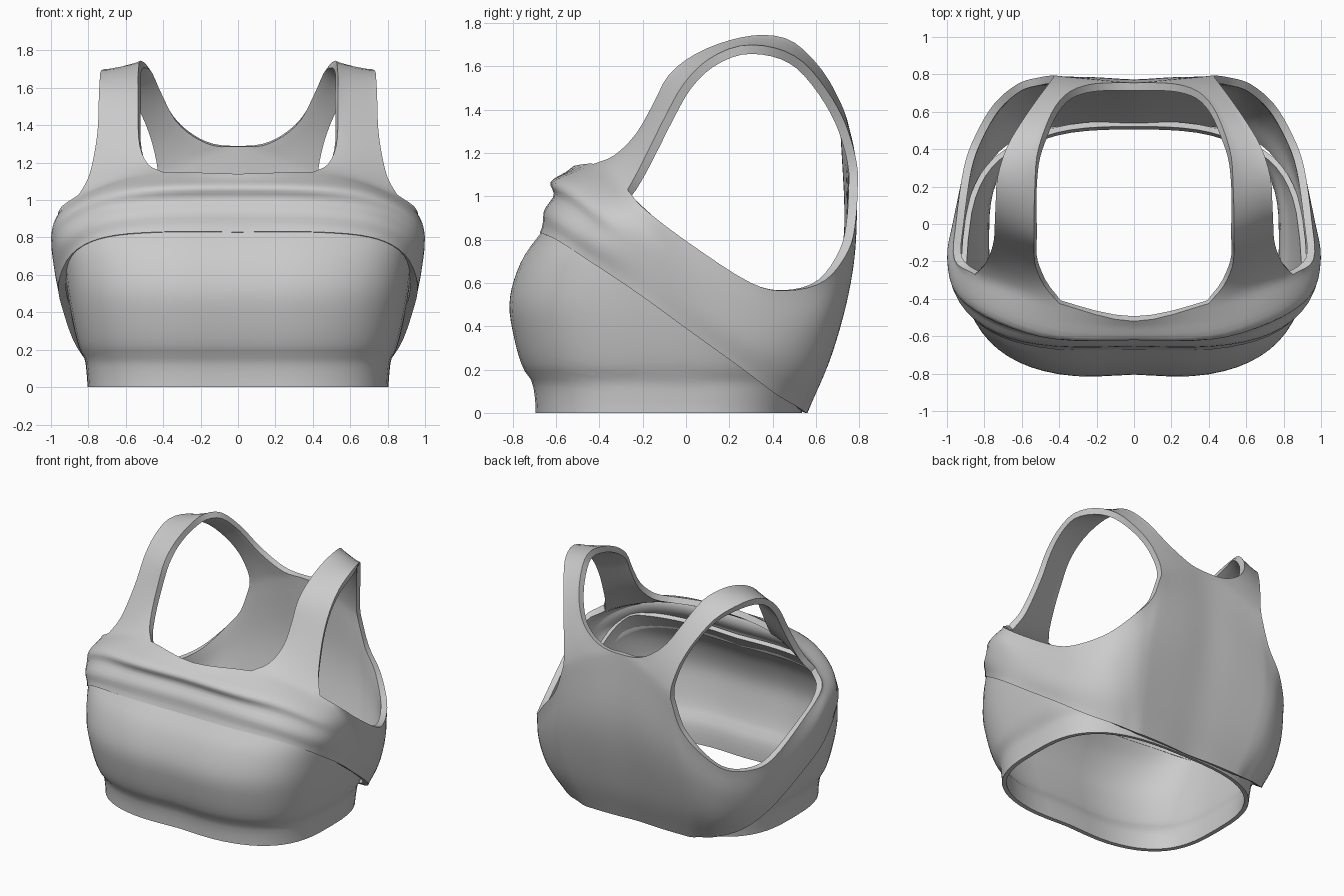
import bpy, bmesh, math
from mathutils import Vector

if "Cube" in bpy.data.objects:
    bpy.data.objects.remove(bpy.data.objects["Cube"])

fabric = bpy.data.materials.new("grey fabric")
fabric.diffuse_color = (0.6, 0.6, 0.6, 1)
fabric.use_nodes = True
fabric.node_tree.nodes["Principled BSDF"].inputs["Base Color"].default_value = fabric.diffuse_color


def phantom(end, near):
    """Point beyond a curve end; mirrored when the end is on the centre line."""
    if end.x == 0:
        return Vector((-near.x, near.y, near.z))
    return 2 * end - near


def spline(pts, n, mirrored=True):
    """Smooth curve through pts with n steps per span."""
    p = [Vector(q) for q in pts]
    if mirrored:
        p = [phantom(p[0], p[1])] + p + [phantom(p[-1], p[-2])]
    else:
        p = [2 * p[0] - p[1]] + p + [2 * p[-1] - p[-2]]
    out = []
    for i in range(1, len(p) - 2):
        a, b, c, d = p[i - 1:i + 3]
        for k in range(n):
            t = k / n
            out.append(0.5 * (2 * b + (c - a) * t + (2 * a - 5 * b + 4 * c - d) * t * t
                              + (3 * b - a - 3 * c + d) * t ** 3))
    return out + [p[-2]]


def add_grid(bm, rows, flip=False):
    vs = [[bm.verts.new(p) for p in r] for r in rows]
    for a, b in zip(vs, vs[1:]):
        for i in range(len(a) - 1):
            f = [a[i], a[i + 1], b[i + 1], b[i]]
            bm.faces.new(f[::-1] if flip else f)


def finish(bm, name, thickness, relax=0):
    """Weld, relax the interior, mirror across x, thicken inward and shade smooth."""
    bmesh.ops.remove_doubles(bm, verts=bm.verts, dist=0.0005)
    inside = [v for v in bm.verts if all(not e.is_boundary or all(abs(w.co.x) < .002 for w in e.verts)
                                         for e in v.link_edges)]
    for _ in range(relax):
        bmesh.ops.smooth_vert(bm, verts=inside, factor=0.5, mirror_clip_x=True, clip_dist=0.002,
                              use_axis_x=True, use_axis_y=True, use_axis_z=True)
    for v in bm.verts:
        if abs(v.co.x) < 0.004:
            v.co.x = 0
    me = bpy.data.meshes.new(name)
    bm.to_mesh(me)
    bm.free()
    me.materials.append(fabric)
    ob = bpy.data.objects.new(name, me)
    bpy.context.collection.objects.link(ob)
    ob.modifiers.new("mirror", 'MIRROR')
    s = ob.modifiers.new("thickness", 'SOLIDIFY')
    s.thickness = thickness
    s.offset = -1
    bpy.context.view_layer.objects.active = ob
    ob.select_set(True)
    bpy.ops.object.convert(target='MESH')
    bpy.ops.object.shade_smooth_by_angle(angle=math.radians(50))
    ob.select_set(False)


# Outer top: four guide lines running from front centre round to back centre
hem = [(0, -.67, .83), (.42, -.67, .83), (.72, -.60, .80), (.89, -.46, .71), (.96, -.22, .55),
       (.93, 0, .39), (.86, .25, .21), (.75, .41, .09), (.60, .51, .03), (.49, .54, .01),
       (.43, .555, 0), (.37, .56, 0), (.2, .56, 0), (0, .55, 0)]
low = [(0, -.63, .97), (.42, -.63, .97), (.74, -.56, .93), (.95, -.40, .82), (.99, -.2, .70),
       (.96, 0, .52), (.90, .27, .33), (.81, .46, .24), (.69, .585, .21), (.57, .65, .24),
       (.49, .67, .26), (.42, .68, .29), (.21, .675, .3), (0, .665, .3)]
high = [(0, -.60, 1.08), (.41, -.59, 1.08), (.7, -.49, 1.05), (.93, -.36, .94), (1, -.18, .83),
        (.97, 0, .66), (.91, .28, .47), (.84, .48, .40), (.74, .63, .42), (.61, .72, .50),
        (.52, .755, .58), (.44, .775, .68), (.21, .78, .75), (0, .77, .78)]
edge = [(0, -.52, 1.14), (.40, -.425, 1.15), (.63, -.35, 1.11), (.85, -.27, 1.03), (.96, -.19, .94),
        (.95, .02, .78), (.91, .3, .60), (.85, .47, .565), (.75, .64, .61), (.62, .75, .75),
        (.5, .785, .9), (.43, .795, 1.1), (.21, .775, 1.22), (0, .755, 1.29)]
SPAN, UP = 4, 6
lines = [spline(l, SPAN) for l in (hem, low, high)]
# the top edge turns a corner where each strap starts
lines.append(spline(edge[:4], SPAN)[:-1] + spline(edge[3:12], SPAN)[:-1] + spline(edge[11:], SPAN))
columns = [spline(c, UP, False) for c in zip(*lines)]
top = [c[-1].copy() for c in columns]

# Gathered folds across the front of the outer top
for col in columns:
    for k, p in enumerate(col):
        v = k / (3 * UP)
        w = max(0, min(1, (-p.y - .2) / .3)) * math.sin(math.pi * v)
        p.y -= 0.022 * w * math.sin(v * 5 * math.pi + 4.2 + p.x * 0.8)
bm = bmesh.new()
add_grid(bm, [[c[k] for c in columns] for k in range(3 * UP + 1)])

# Strap: ribbon from the back neckline over the shoulder to the front
inner = [(0, .755, 1.29), (.13, .755, 1.30), (.24, .745, 1.35), (.34, .71, 1.44), (.42, .63, 1.58),
         (.48, .50, 1.71), (.52, .36, 1.745), (.53, .20, 1.72), (.535, .04, 1.655), (.535, -.08, 1.56),
         (.535, -.15, 1.43), (.525, -.23, 1.29), (.48, -.33, 1.19), (.40, -.425, 1.15)]
outer = [(.43, .795, 1.1), (.43, .785, 1.17), (.445, .765, 1.25), (.475, .725, 1.36), (.53, .65, 1.49),
         (.605, .54, 1.62), (.68, .41, 1.685), (.73, .25, 1.695), (.74, .10, 1.63), (.745, -.01, 1.52),
         (.75, -.09, 1.38), (.77, -.16, 1.24), (.80, -.22, 1.12), (.85, -.27, 1.03)]
ins, outs = spline(inner, 3), spline(outer, 3)
n = 2 * SPAN
back_row = top[-n - 1:][::-1]
front_row = top[SPAN:SPAN + n + 1]
rows = []
for i, (a, b) in enumerate(zip(ins, outs)):
    t = i / (len(ins) - 1)
    wb, wf = max(0, 1 - 3 * t) ** 2, max(0, 3 * t - 2) ** 2
    row = []
    for c in range(n + 1):
        s = c / n
        row.append(a.lerp(b, s) + wb * (back_row[c] - ins[0].lerp(outs[0], s))
                   + wf * (front_row[c] - ins[-1].lerp(outs[-1], s)))
    rows.append(row)
add_grid(bm, rows, flip=True)
finish(bm, "outer_top_with_straps", 0.042, relax=3)

# Inner band: (z, half width, front depth)
profile = spline([(0, .805, .705), (.08, .81, .71), (.15, .82, .725), (.21, .85, .765), (.35, .885, .805),
                  (.52, .915, .825), (.70, .935, .77), (.83, .94, .68), (.98, .94, .57)], 4)


def section(z):
    for a, b in zip(profile, profile[1:]):
        if z <= b.x + 1e-6:
            return a.lerp(b, (z - a.x) / (b.x - a.x))
    return profile[-1]


def band_point(ang, z):
    _, rx, fy = section(z)
    by = .535 + .2 * z
    cy = -.08
    s, c = math.sin(ang), math.cos(ang)
    e = 2 / (3.0 if c > 0 else 2.9)
    x = rx * abs(s) ** e
    y = cy - (fy + cy) * c ** e if c > 0 else cy + (by - cy) * (-c) ** e
    if c > 0:
        y += .02 * math.exp(-(x / .2) ** 2)   # shallow centre dip
    return Vector((x, y, z))


bm = bmesh.new()
cols = []
for j in range(33):
    ang = math.pi * j / 32
    y0 = band_point(ang, .4).y
    ztop = max(.08, min(.92, .47 - .7 * y0))
    cols.append([band_point(ang, ztop * k / 24) for k in range(25)])
add_grid(bm, [[c[k] for c in cols] for k in range(25)])
finish(bm, "inner_band", 0.03)
